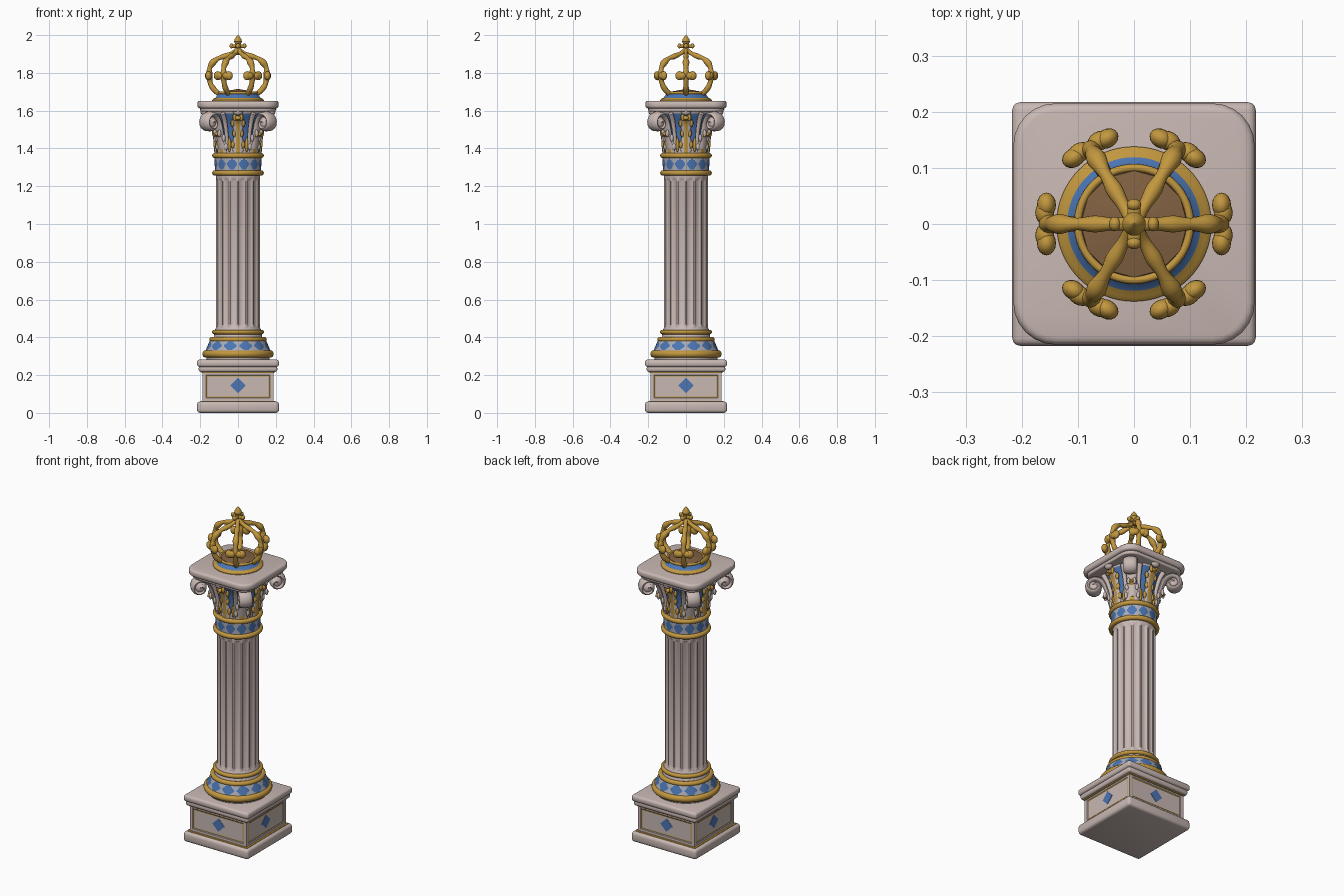
import bpy, bmesh
from math import sin, cos, pi, tau, sqrt, atan2
from mathutils import Vector, Matrix

cube = bpy.data.objects.get("Cube")
if cube:
    bpy.data.objects.remove(cube)


def material(name, rgb):
    m = bpy.data.materials.new(name)
    m.use_nodes = True
    m.diffuse_color = (*rgb, 1)
    m.node_tree.nodes["Principled BSDF"].inputs["Base Color"].default_value = (*rgb, 1)
    return m


STONE = material("warm stone", (0.58, 0.48, 0.45))
GOLD = material("gold", (0.54, 0.31, 0.05))
BLUE = material("blue enamel", (0.07, 0.18, 0.45))
PALE = material("pale blue", (0.42, 0.42, 0.48))
BROWN = material("dark bronze", (0.22, 0.12, 0.055))


def finish(bm, name, mats, rule=None, angle=0.7):
    """Turn a bmesh into an object; rule picks a material from the face centre."""
    bmesh.ops.recalc_face_normals(bm, faces=bm.faces)
    if rule:
        for f in bm.faces:
            f.material_index = rule(f.calc_center_median())
    me = bpy.data.meshes.new(name)
    bm.to_mesh(me)
    bm.free()
    for m in mats:
        me.materials.append(m)
    me.shade_smooth()
    me.set_sharp_from_angle(angle=angle)
    ob = bpy.data.objects.new(name, me)
    bpy.context.scene.collection.objects.link(ob)
    return ob


def around(ob, n, start=0.0):
    """Repeat an object n times about the column axis."""
    ob.rotation_euler.z = start
    for i in range(1, n):
        c = ob.copy()
        c.rotation_euler.z = start + i * tau / n
        bpy.context.scene.collection.objects.link(c)


def bridge(bm, rings, loop=False):
    pairs = list(zip(rings, rings[1:])) + ([(rings[-1], rings[0])] if loop else [])
    for a, b in pairs:
        for i in range(len(a)):
            j = (i + 1) % len(a)
            bm.faces.new((a[i], a[j], b[j], b[i]))
    if not loop:
        bm.faces.new(rings[0])
        bm.faces.new(rings[-1])


def lathe(name, profile, mats, segs=64, loop=False, rule=None, cut=None):
    bm = bmesh.new()
    rings = []
    for r, z in profile:
        ring = []
        for i in range(segs):
            a = tau * i / segs
            q = r - (cut(a, z) if cut else 0)
            ring.append(bm.verts.new((q * cos(a), q * sin(a), z)))
        rings.append(ring)
    bridge(bm, rings, loop)
    return finish(bm, name, mats, rule)


def gold_ring(name, r, z, t):
    pts = [(r + t * cos(tau * i / 12), z + t * sin(tau * i / 12)) for i in range(12)]
    lathe(name, pts, [GOLD], loop=True)


def slab(name, half, z0, z1, mat=STONE, edge=0.012, corner=0.0):
    bm = bmesh.new()
    bmesh.ops.create_cube(bm, size=1, matrix=Matrix.Translation((0, 0, (z0 + z1) / 2))
                          @ Matrix.Diagonal((2 * half, 2 * half, z1 - z0, 1)))
    rims = bm.edges[:]
    if corner:
        ups = [e for e in bm.edges if abs(e.verts[0].co.z - e.verts[1].co.z) > 1e-4]
        bmesh.ops.bevel(bm, geom=ups, offset=corner, segments=6, profile=0.5, affect='EDGES')
        rims = [e for e in bm.edges if abs(e.verts[0].co.z - e.verts[1].co.z) < 1e-4]
    bmesh.ops.bevel(bm, geom=rims, offset=edge, segments=3, profile=0.5, affect='EDGES')
    return finish(bm, name, [mat])


def smooth_path(pts, steps=5):
    """Catmull-Rom through (radius, height, width) points."""
    p = [Vector(q) for q in pts]
    p = [2 * p[0] - p[1]] + p + [2 * p[-1] - p[-2]]
    out = []
    for a, b, c, d in zip(p, p[1:], p[2:], p[3:]):
        for k in range(steps):
            t = k / steps
            out.append(0.5 * (2 * b + (c - a) * t + (2 * a - 5 * b + 4 * c - d) * t * t
                              + (3 * b - a - 3 * c + d) * t ** 3))
    return out + [p[-2]]


def sweep(name, path, mats, thick=None, sides=12, rule=None):
    """Elliptic section along a path in the radial plane; round when thick is None."""
    bm = bmesh.new()
    rings = []
    for i, p in enumerate(path):
        d = path[min(i + 1, len(path) - 1)] - path[max(i - 1, 0)]
        n = Vector((-d.y, 0, d.x)).normalized()
        w, t = p.z, thick or p.z
        rings.append([bm.verts.new(Vector((p.x, 0, p.y)) + n * t * cos(a) + Vector((0, w * sin(a), 0)))
                      for a in (tau * k / sides for k in range(sides))])
    bridge(bm, rings)
    return finish(bm, name, mats, rule)


def blobs(name, items, mat=GOLD):
    """Ellipsoids given as (centre, half sizes)."""
    bm = bmesh.new()
    for c, s in items:
        bmesh.ops.create_uvsphere(bm, u_segments=16, v_segments=10, radius=1,
                                  matrix=Matrix.Translation(c) @ Matrix.Diagonal((*s, 1)))
    return finish(bm, name, [mat])


def lozenge_band(name, r0, z0, r1, z1, count=12, rows=10):
    def rule(c):
        u = (atan2(c.y, c.x) * count / tau) % 1 * 2 - 1
        v = (c.z - z0) / (z1 - z0) * 2 - 1
        return 0 if abs(u) + abs(v) < 0.95 else 1
    pts = [(r0 + (r1 - r0) * k / rows, z0 + (z1 - z0) * k / rows) for k in range(rows + 1)]
    lathe(name, pts, [BLUE, PALE], segs=count * 12, rule=rule)


# Pedestal
slab("base_slab", 0.217, 0, 0.06, edge=0.016)
slab("lower_gold_fillet", 0.199, 0.052, 0.064, GOLD, 0.003)
slab("upper_gold_fillet", 0.194, 0.21, 0.221, GOLD, 0.003)
slab("cornice_lower", 0.208, 0.217, 0.25, edge=0.012)
slab("cornice_upper", 0.217, 0.243, 0.282, edge=0.014)

# Pedestal block with gold framed, sunken panels
bm = bmesh.new()
bmesh.ops.create_cube(bm, size=1, matrix=Matrix.Translation((0, 0, 0.14))
                      @ Matrix.Diagonal((0.378, 0.378, 0.16, 1)))
walls = [f for f in bm.faces if abs(f.normal.z) < 0.5]
bmesh.ops.inset_individual(bm, faces=walls, thickness=0.026)
bmesh.ops.inset_individual(bm, faces=walls, thickness=0.006, depth=-0.003)
for f in bmesh.ops.inset_individual(bm, faces=walls, thickness=0.007)["faces"]:
    f.material_index = 1
for f in walls:
    f.material_index = 0
finish(bm, "pedestal_block", [STONE, GOLD], angle=0.3)

# Diamond plates on the panels
bm = bmesh.new()
bmesh.ops.create_cone(bm, cap_ends=True, segments=4, radius1=0.04, radius2=0.04, depth=0.008,
                      matrix=Matrix.Translation((0.184, 0, 0.145)) @ Matrix.Rotation(pi / 2, 4, 'Y'))
around(finish(bm, "panel_diamond", [BLUE]), 4)

# Column foot
lathe("foot_core", [(0.165, 0.28), (0.17, 0.30), (0.165, 0.33), (0.14, 0.38), (0.128, 0.40),
                    (0.122, 0.44), (0.114, 0.455)], [STONE])
gold_ring("foot_ring_low", 0.169, 0.312, 0.02)
lozenge_band("foot_band", 0.174, 0.326, 0.148, 0.385)
gold_ring("foot_ring_mid", 0.138, 0.388, 0.014)
gold_ring("foot_ring_top", 0.126, 0.428, 0.012)

# Fluted shaft
FLUTES = 16


def flute(a, z):
    t = (a * FLUTES / tau) % 1 * 2 - 1
    fade = min(1, max(0, min(z - 0.45, 1.245 - z) / 0.02))
    return 0.009 * fade * sqrt(max(0, 1 - (t / 0.75) ** 2))


lathe("shaft", [(0.116, z) for z in (0.43, 0.45, 0.455, 0.46, 0.47, 1.225, 1.235, 1.24, 1.245, 1.27)],
      [STONE], segs=FLUTES * 12, cut=flute)

# Necking
gold_ring("neck_ring_low", 0.123, 1.27, 0.014)
lozenge_band("neck_band", 0.122, 1.28, 0.125, 1.354)
gold_ring("neck_ring_top", 0.123, 1.362, 0.014)

# Capital bell
lathe("capital_bell", [(0.112, 1.36), (0.112, 1.405), (0.112, 1.45), (0.12, 1.51), (0.138, 1.56),
                       (0.155, 1.585), (0.16, 1.605)], [STONE, BLUE],
      rule=lambda c: 1 if 1.405 < c.z < 1.585 else 0)


def leaf(name, pts, start, lobe_mat, rib):
    """Stone blade with a gold rib and small lobes along its edges."""
    around(sweep(name + "_blade", smooth_path(pts), [STONE, GOLD], 0.009, 16,
                 lambda c: 1 if abs(c.y) < rib else 0), 4, start)
    side = [((r + 0.002, s * w * 0.9, z), (0.009, 0.01, 0.02))
            for r, z, w in pts[1:-1] for s in (-1, 1)]
    around(blobs(name + "_lobes", side, lobe_mat), 4, start)


# Acanthus leaves on the faces and under the corners
leaf("face_leaf", [(0.116, 1.37, 0.026), (0.119, 1.42, 0.03), (0.126, 1.48, 0.022),
                   (0.14, 1.535, 0.032), (0.165, 1.565, 0.02), (0.178, 1.55, 0.008)], 0, GOLD, 0.012)
leaf("corner_leaf", [(0.116, 1.37, 0.034), (0.12, 1.41, 0.036), (0.132, 1.455, 0.03),
                     (0.154, 1.48, 0.018), (0.164, 1.468, 0.008)], pi / 4, STONE, 0.012)
around(blobs("face_flower", [((0.18, 0, 1.595), (0.018, 0.026, 0.02))], STONE), 4)

# Gold leaf edges between the blades
around(blobs("leaf_edge", [((0.119, 0, 1.42), (0.008, 0.009, 0.04))]), 8, pi / 8)

# Corner volutes: stalk running into a spiral
spiral = [Vector((0.212 + (0.048 - 0.0026 * k) * sin(k * pi / 7),
                  1.534 + (0.048 - 0.0026 * k) * cos(k * pi / 7), 0.037)) for k in range(17)]
stalk = smooth_path([(0.118, 1.40, 0.022), (0.134, 1.47, 0.026), (0.155, 1.54, 0.03),
                     (0.183, 1.574, 0.034), (0.212, 1.582, 0.037)])
around(sweep("volute", stalk[:-1] + spiral, [STONE], 0.014, 16), 4, pi / 4)
around(blobs("volute_core", [((0.212, 0, 1.534), (0.038, 0.034, 0.038))], STONE), 4, pi / 4)

# Small stems leaning from the corners to each face
tendril = smooth_path([(0.118, 1.4, 0.009), (0.126, 1.47, 0.01), (0.145, 1.54, 0.012), (0.17, 1.585, 0.014)])
for s in (-1, 1):
    around(sweep("tendril", tendril, [STONE]), 4, s * 0.5)

# Abacus
slab("abacus_lower", 0.2, 1.595, 1.622, edge=0.008, corner=0.07)
slab("abacus", 0.215, 1.612, 1.652, edge=0.014, corner=0.075)

# Crown base
lathe("crown_foot", [(0.138, 1.645), (0.138, 1.656), (0.13, 1.664), (0.119, 1.668), (0.104, 1.69),
                     (0.1, 1.694)], [GOLD, BLUE],
      rule=lambda c: 1 if 1.669 < c.z < 1.691 else 0)
gold_ring("crown_ring", 0.1, 1.694, 0.007)
lathe("crown_floor", [(0.098, 1.69), (0.095, 1.698), (0.001, 1.715)], [BROWN], segs=12)

# Crown arches with beads and paired lobes
arch = smooth_path([(0.103, 1.69, 0.013), (0.132, 1.718, 0.015), (0.148, 1.75, 0.013), (0.152, 1.79, 0.018),
                    (0.15, 1.825, 0.012), (0.133, 1.855, 0.018), (0.102, 1.878, 0.011),
                    (0.07, 1.888, 0.015), (0.035, 1.902, 0.011), (0.005, 1.92, 0.014)])
around(sweep("crown_arch", arch, [GOLD]), 6)
lobes = [((x, s * y, 1.785), (0.017, w, h)) for s in (-1, 1)
         for x, y, w, h in ((0.159, 0.02, 0.022, 0.02), (0.156, 0.034, 0.022, 0.024))]
around(blobs("crown_lobes", lobes), 6)

# Finial
lathe("finial", [(0.012, 1.895), (0.021, 1.91), (0.02, 1.922), (0.012, 1.932), (0.013, 1.95),
                 (0.021, 1.965), (0.018, 1.978), (0.008, 1.993), (0.002, 2.0)], [GOLD], segs=20)
around(blobs("finial_arm", [((0.022, 0, 1.941), (0.022, 0.012, 0.01)),
                            ((0.034, 0, 1.943), (0.011, 0.013, 0.013))]), 4)
